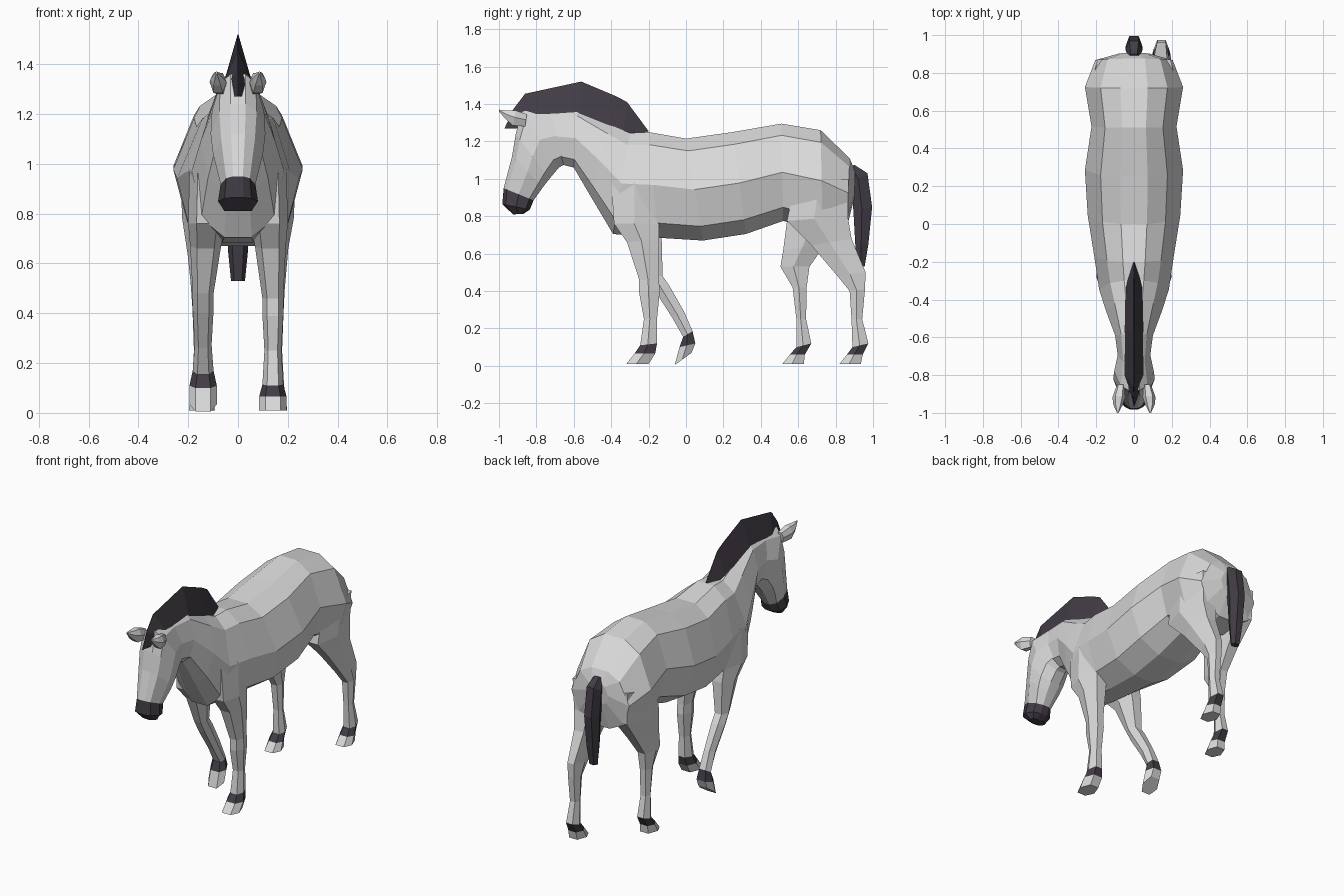
import bpy, bmesh
from mathutils import Vector


def material(name, rgb):
    m = bpy.data.materials.new(name)
    m.diffuse_color = (*rgb, 1)
    return m


COAT = material("light grey coat", (0.70, 0.70, 0.70))
DARK = material("dark plum hair", (0.055, 0.046, 0.06))

# Half cross-sections: (position from first edge to second, share of half width)
BARREL = [(0, .28), (.12, .68), (.5, 1), (.86, .8), (1, .3)]
LIMB = [(0, .55), (.45, 1), (1, .55)]
WEDGE = [(0, .03), (1, 1)]


def ring(r, half, side=1):
    """r = y, z of one edge, y, z of the opposite edge, half width, centre x."""
    y0, z0, y1, z1, w = r[:5]
    cx = r[5] * side if len(r) > 5 else 0
    pts = [Vector((cx + w * f, y0 + (y1 - y0) * t, z0 + (z1 - z0) * t)) for t, f in half]
    return pts + [Vector((2 * cx - p.x, p.y, p.z)) for p in reversed(pts)]


def loft(name, rows, half, side=1, dark=()):
    """Skin the rings; segments listed in dark get the dark colour."""
    bm = bmesh.new()
    loops = [[bm.verts.new(p) for p in ring(r, half, side)] for r in rows]
    n = len(loops[0])
    for i, (a, b) in enumerate(zip(loops, loops[1:])):
        for k in range(n):
            f = bm.faces.new((a[k], a[(k + 1) % n], b[(k + 1) % n], b[k]))
            f.material_index = int(i in dark)
    bm.faces.new(loops[0]).material_index = int(0 in dark)
    bm.faces.new(loops[-1]).material_index = int(len(rows) - 2 in dark)
    bmesh.ops.recalc_face_normals(bm, faces=bm.faces)
    me = bpy.data.meshes.new(name)
    bm.to_mesh(me)
    bm.free()
    me.materials.append(COAT)
    me.materials.append(DARK)
    ob = bpy.data.objects.new(name, me)
    bpy.context.collection.objects.link(ob)
    return ob


# Body and neck, rump to poll
loft("body_and_neck", [
    (.905, 1.04, .90, .90, .08),
    (.875, 1.11, .86, .74, .205),
    (.72, 1.26, .73, .72, .26),
    (.51, 1.295, .52, .775, .225),
    (.25, 1.25, .32, .705, .26),
    (.0, 1.215, .09, .67, .245),
    (-.20, 1.25, -.15, .685, .21),
    (-.30, 1.245, -.39, .705, .185),
    (-.41, 1.29, -.50, .89, .15),
    (-.58, 1.375, -.60, 1.06, .10),
    (-.73, 1.375, -.68, 1.08, .085)], BARREL)

# Head with dark muzzle
loft("head", [
    (-.72, 1.375, -.61, 1.10, .08),
    (-.88, 1.36, -.68, 1.06, .105),
    (-.91, 1.24, -.73, 1.00, .11),
    (-.93, 1.12, -.765, .955, .10),
    (-.975, .95, -.815, .885, .07),
    (-.982, .865, -.835, .835, .08),
    (-.925, .81, -.87, .812, .055)], BARREL, dark=(4, 5))

# Ears pointing forward
for side, word in ((1, "right"), (-1, "left")):
    loft("ear_" + word, [
        (-.85, 1.345, -.86, 1.28, .022, .07),
        (-.91, 1.365, -.925, 1.285, .034, .08),
        (-.95, 1.365, -.96, 1.315, .026, .084),
        (-1.0, 1.37, -1.0, 1.36, .004, .086)], LIMB, side)

# Mane and forelock: a wedge along the crest
loft("mane", [
    (-.97, 1.27, -.90, 1.27, .015),
    (-.925, 1.37, -.87, 1.33, .035),
    (-.86, 1.455, -.80, 1.345, .05),
    (-.56, 1.52, -.57, 1.35, .05),
    (-.37, 1.44, -.42, 1.26, .055),
    (-.315, 1.41, -.34, 1.23, .05),
    (-.20, 1.255, -.25, 1.22, .025)], WEDGE, dark=range(9))

# Tail
loft("tail", [
    (.87, 1.06, .90, 1.075, .03),
    (.88, .98, .97, 1.03, .045),
    (.895, .83, .995, .85, .045),
    (.905, .65, .975, .65, .04),
    (.915, .53, .955, .53, .028)], LIMB, dark=range(9))

# Front legs: shared shoulder, one planted, one stepping back
shoulder = [
    (-.40, .98, -.12, .98, .075, .12),
    (-.385, .76, -.145, .76, .075, .125)]
loft("front_leg_right", shoulder + [
    (-.315, .66, -.145, .68, .062, .13),
    (-.25, .46, -.145, .46, .042, .14),
    (-.25, .39, -.14, .40, .042, .14),
    (-.225, .25, -.155, .25, .034, .14),
    (-.245, .11, -.155, .12, .042, .14),
    (-.275, .065, -.165, .065, .055, .14),
    (-.32, .01, -.20, .01, .055, .14)], LIMB, 1, dark=(6,))
loft("front_leg_left", shoulder + [
    (-.29, .66, -.13, .68, .062, .13),
    (-.21, .48, -.125, .48, .042, .14),
    (-.165, .40, -.09, .43, .042, .14),
    (-.075, .26, -.01, .29, .034, .14),
    (-.015, .155, .035, .185, .042, .14),
    (-.035, .10, .05, .12, .055, .14),
    (-.06, .005, .03, .07, .055, .14)], LIMB, -1, dark=(6,))

# Hind legs: shared thigh, right one stretched back
thigh = [
    (.58, .98, .87, 1.0, .08, .15),
    (.54, .775, .865, .80, .085, .14)]
loft("hind_leg_right", thigh + [
    (.67, .645, .885, .68, .062, .14),
    (.81, .48, .96, .50, .042, .145),
    (.875, .40, .957, .41, .038, .145),
    (.885, .25, .942, .25, .032, .145),
    (.89, .10, .975, .12, .04, .145),
    (.86, .06, .945, .06, .048, .145),
    (.82, .01, .935, .01, .052, .145)], LIMB, 1, dark=(6,))
loft("hind_leg_left", thigh + [
    (.52, .62, .745, .65, .062, .14),
    (.505, .53, .66, .53, .046, .145),
    (.57, .42, .645, .42, .038, .145),
    (.59, .25, .642, .25, .032, .145),
    (.59, .10, .67, .12, .04, .145),
    (.555, .06, .635, .06, .048, .145),
    (.515, .01, .63, .01, .052, .145)], LIMB, -1, dark=(6,))
